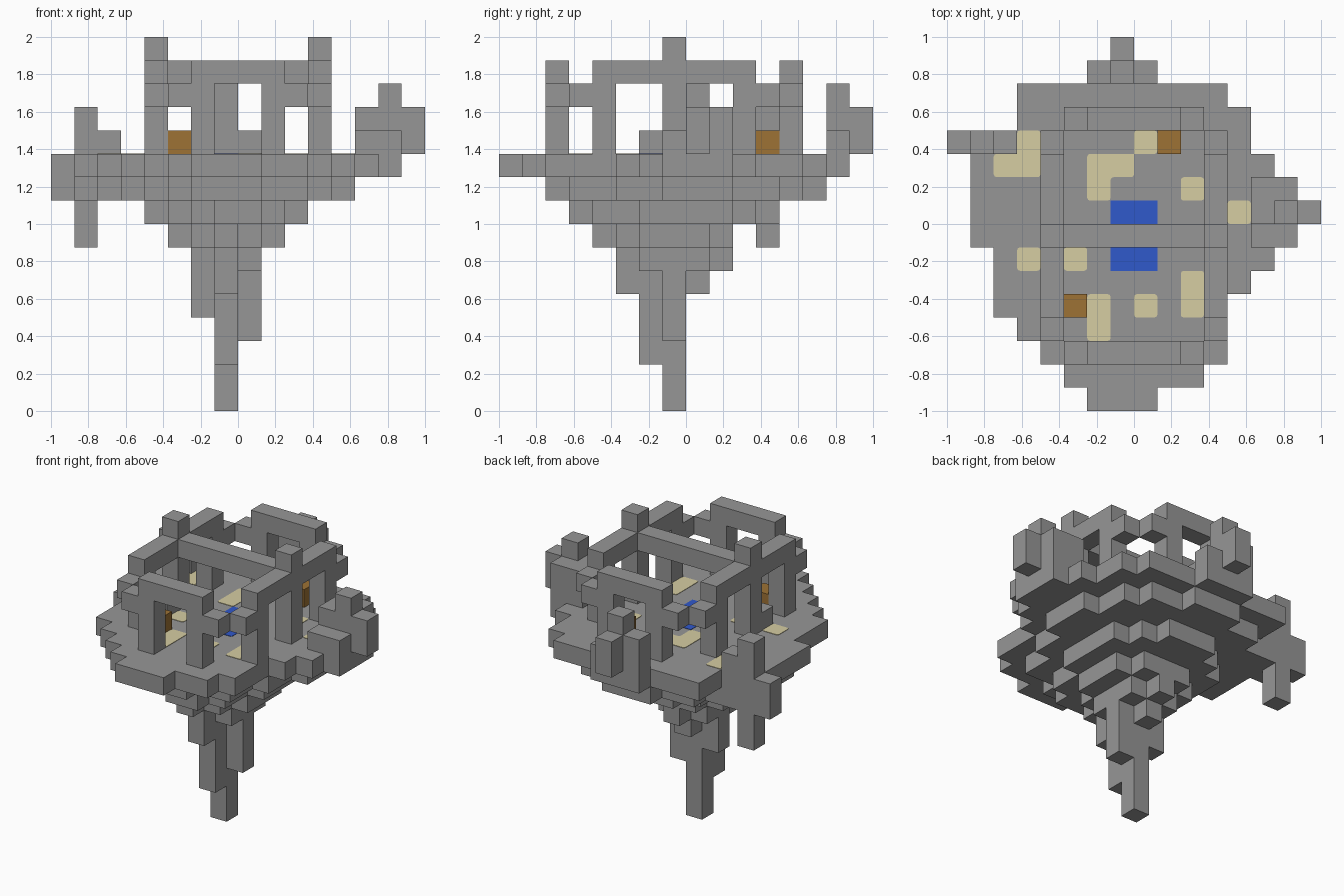
import bpy
import bmesh
from mathutils import Vector

UNIT = 0.125    # edge of one stone block
HALF = 8        # blocks from the centre to the rim

cube = bpy.data.objects.get("Cube")
if cube:
    bpy.data.objects.remove(cube, do_unlink=True)


def material(name, red, green, blue):
    mat = bpy.data.materials.new(name)
    mat.use_nodes = True
    mat.diffuse_color = (red, green, blue, 1)
    shader = next(n for n in mat.node_tree.nodes if n.type == "BSDF_PRINCIPLED")
    shader.inputs["Base Color"].default_value = (red, green, blue, 1)
    return mat


stone = material("grey stone", 0.305, 0.305, 0.305)
sand = material("pale sand", 0.67, 0.61, 0.36)
water = material("blue water", 0.03, 0.1, 0.6)
wood = material("brown wood", 0.34, 0.168, 0.035)


def to_world(i, j, k):
    return Vector(((i - HALF) * UNIT, (j - HALF) * UNIT, k * UNIT))


def finish(name, bm, mat):
    mesh = bpy.data.meshes.new(name)
    bm.to_mesh(mesh)
    bm.free()
    mesh.materials.append(mat)
    obj = bpy.data.objects.new(name, mesh)
    bpy.context.collection.objects.link(obj)


def block(i, j, k):
    """Cells of a box; each argument is one index or an inclusive pair."""
    spans = [(a, a) if isinstance(a, int) else a for a in (i, j, k)]
    xs, ys, zs = [range(lo, hi + 1) for lo, hi in spans]
    return {(x, y, z) for x in xs for y in ys for z in zs}


def layer(k, first_row, spans):
    """One slab, given as a span of cells for each row from front to back."""
    cells = set()
    for row, span in enumerate(spans, first_row):
        cells |= block(span, row, k)
    return cells


def build(name, cells, mat):
    """Outer skin of a group of cells."""
    bm = bmesh.new()
    for cell in sorted(cells):
        for axis in range(3):
            for side in (0, 1):
                neighbour = list(cell)
                neighbour[axis] += 1 if side else -1
                if tuple(neighbour) in cells:
                    continue
                corners = []
                for u, v in ((0, 0), (1, 0), (1, 1), (0, 1)):
                    p = list(cell)
                    p[axis] += side
                    p[(axis + 1) % 3] += u
                    p[(axis + 2) % 3] += v
                    corners.append(bm.verts.new(to_world(*p)))
                bm.faces.new(corners if side else corners[::-1])
    bmesh.ops.remove_doubles(bm, verts=bm.verts, dist=0.0001)
    finish(name, bm, mat)


def floor_patch(name, cells, mat, rounding):
    """Thin plate lying on the floor, with optionally rounded corners."""
    bm = bmesh.new()
    for i, j in cells:
        bm.faces.new([bm.verts.new(to_world(i + u, j + v, 11))
                      for u, v in ((0, 0), (1, 0), (1, 1), (0, 1))])
    bmesh.ops.remove_doubles(bm, verts=bm.verts, dist=0.0001)
    bmesh.ops.dissolve_limit(bm, angle_limit=0.02, verts=bm.verts, edges=bm.edges)
    if rounding:
        bmesh.ops.bevel(bm, geom=bm.verts[:], offset=rounding, segments=2,
                        profile=0.5, affect="VERTICES")
    raised = bmesh.ops.extrude_face_region(bm, geom=bm.faces[:])
    bmesh.ops.translate(bm, vec=(0, 0, 0.003),
                        verts=[g for g in raised["geom"] if isinstance(g, bmesh.types.BMVert)])
    bmesh.ops.recalc_face_normals(bm, faces=bm.faces)
    finish(name, bm, mat)


# Floating island: rounded slabs shrinking downwards
island = layer(10, 0, [(6, 8), (5, 10), (4, 11), (3, 11), (2, 11), (2, 12), (2, 13),
                       (1, 14), (1, 14), (1, 14), (1, 13), (0, 12), (3, 12), (3, 11), (6, 8)])
island |= layer(9, 2, [(6, 8), (5, 10), (4, 10), (3, 11), (3, 11), (2, 12), (2, 12),
                       (2, 12), (1, 11), (0, 11), (4, 10), (6, 8)])
island |= layer(8, 3, [(7, 8), (6, 9), (5, 9), (4, 10), (4, 10), (4, 10), (4, 10),
                       (5, 9), (6, 8)])
island |= layer(7, 4, [(7, 7), (6, 8), (5, 9), (5, 9), (5, 9), (6, 8)])
build("island", island, stone)

# Hanging root: columns with differing lower ends
root = set()
for i, j, low in ((7, 7, 0), (7, 6, 2), (8, 7, 3), (6, 7, 4), (7, 5, 5),
                  (7, 8, 5), (8, 6, 6), (6, 8, 6), (8, 8, 6), (7, 9, 6)):
    root |= block(i, j, (low, 6))
build("hanging_root", root, stone)
build("side_stalactite", block(1, 11, (7, 8)), stone)

# Front and back arches, each with a short broken stub at both ends
for name, j in (("front_arch", 2), ("back_arch", 12)):
    arch = block((6, 9), j, 14) | block((5, 6), j, 13) | block((9, 10), j, 13)
    for i in (6, 9):
        arch |= block(i, j, (11, 13))
    build(name, arch, stone)

# Side colonnades with a taller middle post and matching stubs
for name, i in (("right_colonnade", 4), ("left_colonnade", 11)):
    wall = block(i, (4, 10), 14) | block(i, 7, 15)
    wall |= block(i, (3, 4), 13) | block(i, (10, 11), 13)
    for j in (4, 7, 10):
        wall |= block(i, j, (11, 13))
    build(name, wall, stone)

# Roof beam and a fallen stone beside the middle post
build("roof_beam", block((5, 10), 7, 14), stone)
build("fallen_stone", block(4, 6, 11), stone)

# Boulders on the rim
build("left_boulder", block((13, 14), (7, 9), 11) | block((13, 14), (8, 9), 12)
      | block(14, 8, 13) | block(15, 8, (11, 12)), stone)
build("back_boulder", block((6, 8), 14, 11) | block((6, 7), 14, 12)
      | block(7, 14, 13) | block(7, 15, (11, 12)), stone)
build("right_boulder", block((1, 2), 11, 11) | block(1, 11, 12), stone)

# Wooden crates
build("front_crate", block(5, 4, 11), wood)
build("back_crate", block(9, 11, 11), wood)

# Pool and sand patches on the floor
floor_patch("pool", [(i, j) for i in (7, 8) for j in (6, 7, 8)], water, 0)
floor_patch("sand_patches",
            [(3, 11), (2, 10), (3, 10), (8, 11), (6, 10), (7, 10), (6, 9), (10, 9), (12, 8),
             (3, 6), (5, 6), (10, 5), (10, 4), (6, 4), (6, 3), (8, 4)], sand, 0.015)
